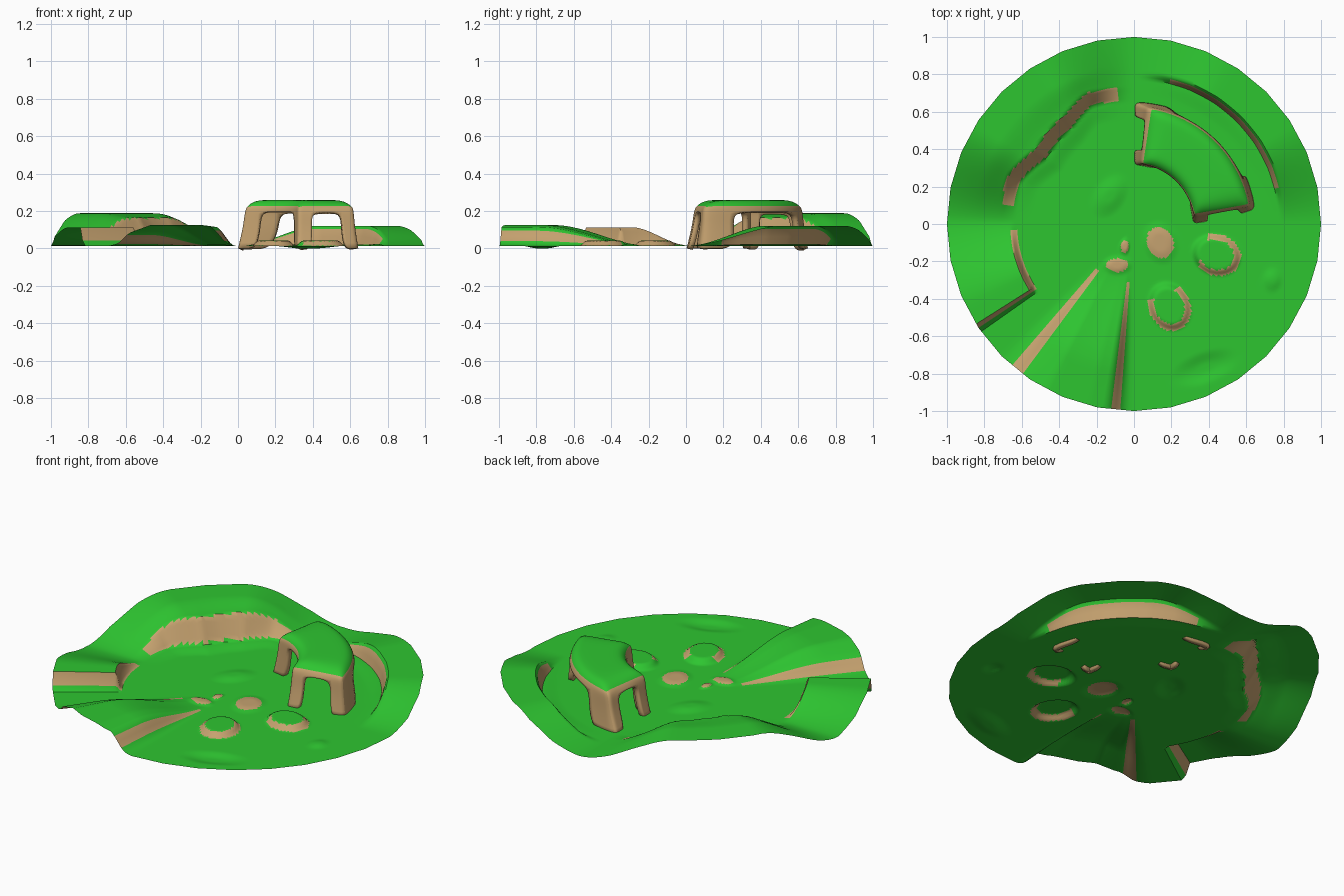
import bpy, bmesh, math

if "Cube" in bpy.data.objects:
    bpy.data.objects.remove(bpy.data.objects["Cube"])

def mat(name, c):
    m = bpy.data.materials.new(name)
    m.diffuse_color = (*c, 1)
    m.use_nodes = True
    m.node_tree.nodes["Principled BSDF"].inputs["Base Color"].default_value = m.diffuse_color
    return m

GRASS = mat("grass", (0.027, 0.56, 0.03))
EARTH = mat("earth", (0.56, 0.36, 0.16))

def ss(a, b, v):
    k = min(1, max(0, (v - a) / (b - a)))
    return k * k * (3 - 2 * k)

def lin(a, b, v):
    return min(1, max(0, (v - a) / (b - a)))

def curve(pts, v):
    for (a, p), (b, q) in zip(pts, pts[1:]):
        if v <= b:
            return p + (q - p) * lin(a, b, v)
    return pts[-1][1]

def oval(x, y, cx, cy, rx, ry, rot=0):
    c, s = math.cos(math.radians(rot)), math.sin(math.radians(rot))
    dx, dy = x - cx, y - cy
    return math.hypot((dx * c + dy * s) / rx, (dy * c - dx * s) / ry)

# raised pads (centre, half sizes, direction angle) and bare patches
PADS = [(0.44, -0.165, 0.135, 0.11, -17), (0.19, -0.44, 0.135, 0.11, -65)]
PATCHES = [(0.14, -0.1, 0.07, 0.085, 20), (-0.09, -0.22, 0.06, 0.037, 0), (-0.05, -0.12, 0.022, 0.033, 0)]
BANK = [(90, 0.69), (110, 0.71), (122, 0.655), (143, 0.625), (160, 0.69), (180, 0.67)]
RIDGE = [(226, 0), (230, 0.12), (234, 0.6), (242, 1), (256, 1), (262, 0.9), (266.5, 0.1), (269, 0)]

def ground(r, t):
    """Height and bareness of the terrain at polar position r, t (degrees)."""
    x, y = r * math.cos(math.radians(t)), r * math.sin(math.radians(t))
    z, bare = 0.013, False
    if t < 90:                                   # low back-right bank
        f = ss(0, 32, min(t, 90 - t))
        z += 0.108 * f * (0.08 * ss(0.68, 0.775, r) + 0.92 * lin(0.775, 0.805, r))
        bare = 14 < t < 76 and 0.775 < r < 0.805
    elif t < 180:                                # high back-left bank
        f = ss(0, 32, min(t - 90, 180 - t))
        c = curve(BANK, t)
        z += 0.175 * f * (0.1 * ss(c - 0.15, c - 0.04, r) + 0.77 * lin(c - 0.04, c + 0.035, r) + 0.13 * ss(c + 0.02, 0.85, r))
        bare = 97 < t < 172 and abs(r - c) < 0.035
    elif t < 216:                                # ledge with corner cliff
        z += 0.1 * ss(178, 206, t) * lin(0.635, 0.655, r) * (1 - lin(212.6, 214.2, t))
        bare = (0.63 < r < 0.66 and 183 < t < 214) or (r > 0.64 and 212.4 < t < 214.4)
    elif t < 270:                                # wedge ramp
        z += 0.112 * ss(0.22, 0.8, r) * curve(RIDGE, t)
        bare = r > 0.31 and (229.8 < t < 233.6 or 262.4 < t < 266.4)
    for cx, cy, rx, ry, rot in PADS:
        d = oval(x, y, cx, cy, rx, ry, rot)
        z += 0.028 * (1 - ss(0.7, 1.02, d))
        a = math.radians(rot)
        away = (x - cx) * math.cos(a) + (y - cy) * math.sin(a)
        bare = bare or (0.72 < d < 1.0 and away > -0.075)
    for p in PATCHES:
        d = oval(x, y, *p)
        bare = bare or d < 1
        z += 0.012 * (1 - ss(0.5, 1.5, d))
    z += 0.012 * (1 - ss(0.2, 1, oval(x, y, -0.13, 0.15, 0.09, 0.14, -35)))
    z -= 0.013 * (1 - ss(0.2, 1, oval(x, y, 0.38, -0.77, 0.2, 0.09, 20)))
    z += 0.01 * (1 - ss(0.2, 1, oval(x, y, 0.74, -0.3, 0.06, 0.07)))
    return z, bare

def finish(bm, name):
    me = bpy.data.meshes.new(name)
    bm.normal_update()
    bm.to_mesh(me)
    bm.free()
    me.materials.append(GRASS)
    me.materials.append(EARTH)
    ob = bpy.data.objects.new(name, me)
    bpy.context.collection.objects.link(ob)
    return ob

def smooth(ob, deg):
    bpy.ops.object.select_all(action='DESELECT')
    ob.select_set(True)
    bpy.context.view_layer.objects.active = ob
    bpy.ops.object.shade_smooth_by_angle(angle=math.radians(deg))

# terrain: polar sheet ending in a 32-sided rim
NA, NR = 256, 80
bm = bmesh.new()
centre = bm.verts.new((0, 0, ground(0, 0)[0]))
rings = []
for j in range(1, NR + 1):
    row = []
    for i in range(NA):
        r, t = j / NR, i * 360 / NA
        half = math.radians(t % 11.25 - 5.625)
        edge = math.cos(math.pi / 32) / math.cos(half)
        q = r * (1 + (edge - 1) * r ** 4)
        row.append(bm.verts.new((q * math.cos(math.radians(t)), q * math.sin(math.radians(t)), ground(r, t)[0])))
    rings.append(row)
for j in range(NR):
    for i in range(NA):
        k = (i + 1) % NA
        if j == 0:
            f = bm.faces.new((centre, rings[0][i], rings[0][k]))
        else:
            f = bm.faces.new((rings[j - 1][i], rings[j][i], rings[j][k], rings[j - 1][k]))
        f.material_index = int(ground((j + 0.5) / NR, (i + 0.5) * 360 / NA)[1])
smooth(finish(bm, "terrain"), 45)

# rock shelter: curved roof on four splayed legs
S = [0, 0.08, 0.2, 0.35, 0.5, 0.65, 0.8, 0.92, 1]
T = [0, 0.1, 0.24, 0.5, 0.76, 0.9, 1]
NS, NT = len(S) - 1, len(T) - 1
ROWS = [(0.25, 0.195), (0.4, 0.12), (1, 0.0)]

def place(i, j, e, z):
    s, t = S[i], T[j]
    lo = 9 - e * (9 - 7 * t)
    hi = 82 + e * 8
    a = math.radians(lo + (hi - lo) * s)
    r0, r1 = 0.325 - 0.01 * e, 0.625 + 0.03 * e
    r = r0 + (r1 - r0) * t
    return (r * math.cos(a), r * math.sin(a), z)

bm = bmesh.new()
roof = {}
for i in range(NS + 1):
    for j in range(NT + 1):
        d = min(i, NS - i, j, NT - j)
        roof[i, j] = bm.verts.new(place(i, j, 0, (0.228, 0.256, 0.26, 0.26)[min(d, 3)]))
for i in range(NS):
    for j in range(NT):
        bm.faces.new((roof[i, j], roof[i, j + 1], roof[i + 1, j + 1], roof[i + 1, j])).normal_flip()
loop = [(i, 0) for i in range(NS)] + [(NS, j) for j in range(NT)]
loop += [(i, NT) for i in range(NS, 0, -1)] + [(0, j) for j in range(NT, 0, -1)]
prev = [roof[p] for p in loop]
for n, (e, z) in enumerate(ROWS):
    row = [bm.verts.new(place(*p, e, z)) for p in loop]
    for k, p in enumerate(loop):
        m = (k + 1) % len(loop)
        q = loop[m]
        s, t = (S[p[0]] + S[q[0]]) / 2, (T[p[1]] + T[q[1]]) / 2
        side = p[1] == q[1]
        leg = (s < 0.2 or s > 0.8) if side else (t < 0.24 or t > 0.76)
        if n and not leg:
            continue
        f = bm.faces.new((prev[k], row[k], row[m], prev[m]))
        f.material_index = 1
    prev = row
for v in [v for v in bm.verts if not v.link_faces]:
    bm.verts.remove(v)
bmesh.ops.recalc_face_normals(bm, faces=bm.faces)
if max(bm.faces, key=lambda f: f.calc_center_median().z).normal.z < 0:
    bmesh.ops.reverse_faces(bm, faces=bm.faces)
shelter = finish(bm, "rock_shelter")
sub = shelter.modifiers.new("round", 'SUBSURF')
sub.levels = sub.render_levels = 2
sol = shelter.modifiers.new("thickness", 'SOLIDIFY')
sol.thickness = 0.03
sol.offset = -1
sol.material_offset = sol.material_offset_rim = 1
smooth(shelter, 45)
